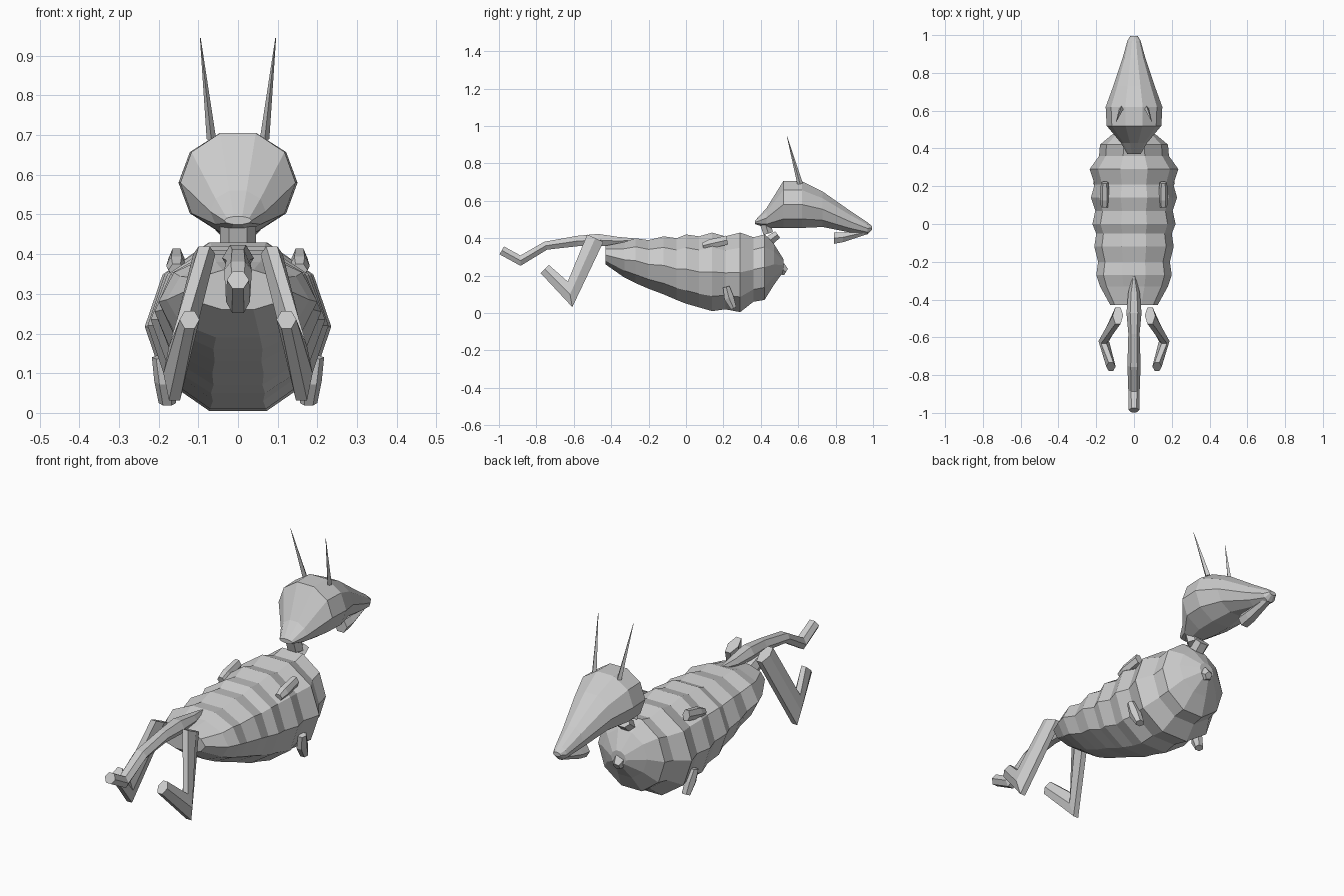
import bpy, bmesh, math
from mathutils import Vector

cube = bpy.data.objects.get("Cube")
if cube:
    bpy.data.objects.remove(cube)

grey = bpy.data.materials.new("plain grey")
grey.use_nodes = True
colour = (0.6, 0.6, 0.6, 1)
grey.diffuse_color = colour
grey.node_tree.nodes["Principled BSDF"].inputs["Base Color"].default_value = colour


def loft(name, rings, sides=6, fixed=None, mirror=False):
    """Skin rings (x, y, z, half width, half depth) along their path."""
    bm = bmesh.new()
    centres = [Vector(r[:3]) for r in rings]
    loops = []
    for i, (c, r) in enumerate(zip(centres, rings)):
        if fixed:
            along = Vector(fixed)
        else:
            along = Vector()
            if i > 0:
                along += (c - centres[i - 1]).normalized()
            if i < len(rings) - 1:
                along += (centres[i + 1] - c).normalized()
        across = Vector((1, 0, 0))
        depth = across.cross(along).normalized()
        loop = []
        for k in range(sides):
            a = math.tau * k / sides
            loop.append(bm.verts.new(c + across * r[3] * math.cos(a)
                                     + depth * r[4] * math.sin(a)))
        loops.append(loop)
    for a, b in zip(loops, loops[1:]):
        for k in range(sides):
            n = (k + 1) % sides
            bm.faces.new((a[k], a[n], b[n], b[k]))
    bm.faces.new(loops[0])
    bm.faces.new(loops[-1])
    bmesh.ops.recalc_face_normals(bm, faces=bm.faces)
    mesh = bpy.data.meshes.new(name)
    bm.to_mesh(mesh)
    bm.free()
    mesh.materials.append(grey)
    obj = bpy.data.objects.new(name, mesh)
    bpy.context.collection.objects.link(obj)
    if mirror:
        obj.modifiers.new("other side", 'MIRROR')
    return obj


def outline(profile):
    """Turn (y, half width, top, bottom) into ten-sided rings."""
    flat = math.sin(math.radians(72))
    return [(0, y, (t + b) / 2, w, (t - b) / 2 / flat) for y, w, t, b in profile]


ALONG_Y = (0, 1, 0)

# Ribbed body, tapering to the rear
loft("body", outline([
    (-.43, .125, .36, .26), (-.33, .18, .38, .19), (-.27, .20, .40, .16),
    (-.20, .19, .39, .13), (-.12, .21, .41, .10), (-.05, .20, .40, .07),
    (.00, .22, .42, .05), (.07, .205, .41, .03), (.14, .228, .43, .01),
    (.21, .208, .41, .02), (.29, .235, .43, .005), (.36, .185, .405, .06),
    (.42, .18, .42, .07), (.47, .12, .37, .15), (.52, .04, .29, .22)]),
    10, ALONG_Y)
loft("chest_nub", [(0, .48, .25, .035, .035), (0, .51, .235, .035, .035),
                   (0, .535, .22, .02, .02)], 5)

# Head with long snout
loft("head", outline([
    (.37, .035, .495, .475), (.43, .07, .56, .455), (.52, .145, .705, .455),
    (.62, .15, .705, .455), (.73, .11, .65, .46), (.88, .06, .545, .43),
    (.97, .035, .485, .42), (.995, .02, .465, .445)]), 10, ALONG_Y)
loft("jaw", [(0, .79, .40, .035, .035), (0, .84, .405, .035, .03),
             (0, .97, .435, .02, .015)], 6, ALONG_Y)
loft("horn", [(.067, .61, .69, .012, .015), (.095, .54, .945, .001, .001)],
     4, mirror=True)

# Neck blocks
loft("upper_neck", [(0, .425, .475, .045, .032), (0, .44, .425, .045, .03)], 6)
loft("lower_neck", [(0, .49, .42, .04, .025), (0, .45, .39, .04, .03)], 6)

# Kinked tail
loft("tail", [(0, -.27, .39, .005, .01), (0, -.36, .385, .03, .025),
              (0, -.47, .39, .04, .038), (0, -.58, .385, .03, .032),
              (0, -.75, .36, .035, .026), (0, -.885, .28, .03, .032),
              (0, -.985, .335, .028, .028)], 6)

# Bent hind legs
loft("hind_leg", [(.085, -.485, .40, .028, .055), (.16, -.62, .10, .028, .08),
                  (.122, -.755, .235, .025, .036)], 6, mirror=True)

# Small upper and lower arms
loft("upper_arm", [(.155, .09, .36, .02, .018), (.155, .13, .37, .026, .028),
                   (.155, .22, .39, .02, .028)], 6, mirror=True)
loft("lower_arm", [(.195, .215, .14, .022, .02), (.185, .23, .08, .026, .03),
                   (.178, .255, .025, .022, .018)], 6, mirror=True)
